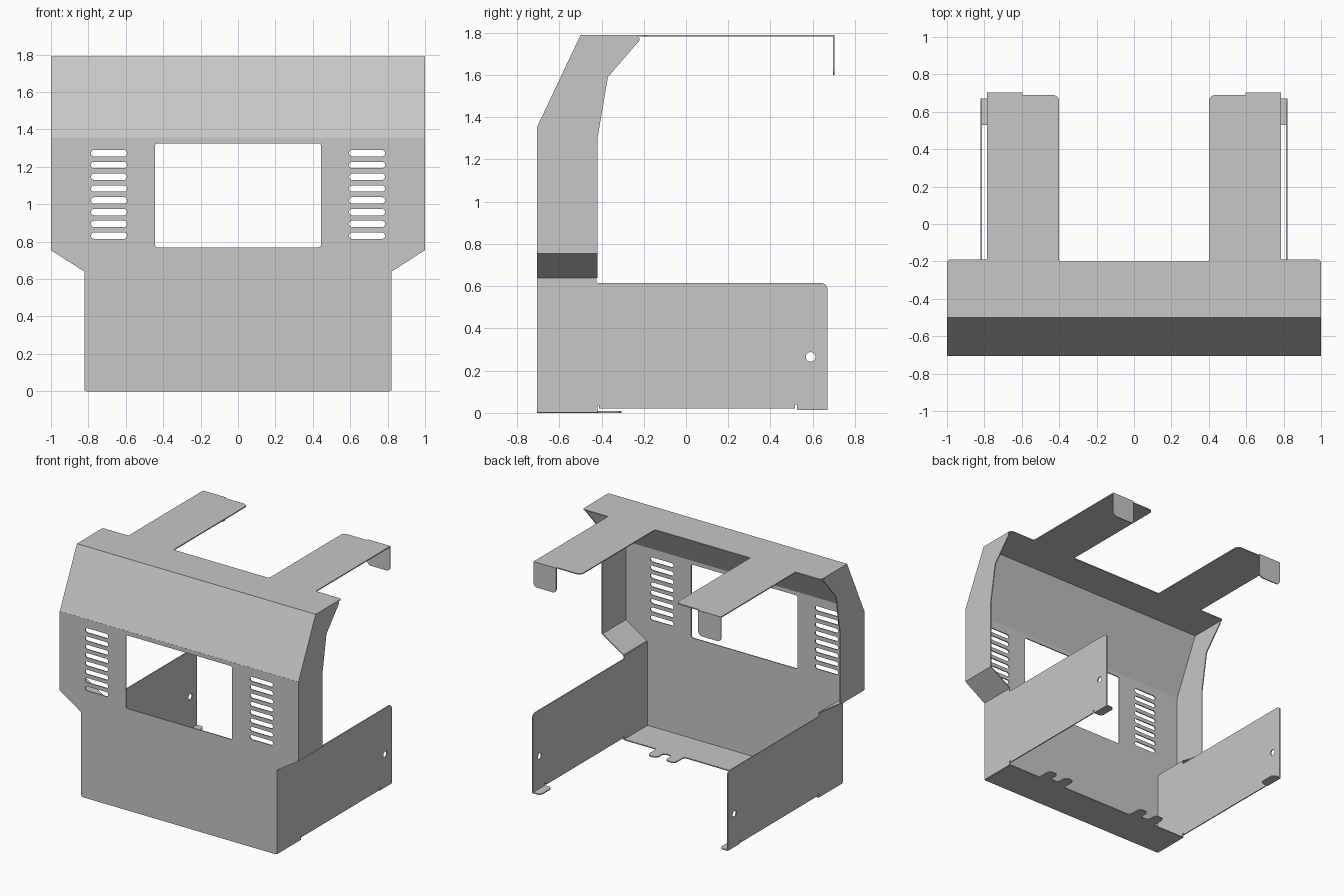
import bpy, bmesh, math
from mathutils import Vector, Matrix

if "Cube" in bpy.data.objects:
    bpy.data.objects.remove(bpy.data.objects["Cube"], do_unlink=True)

T = 0.008  # sheet thickness
X, Y, Z = Vector((1, 0, 0)), Vector((0, 1, 0)), Vector((0, 0, 1))

steel = bpy.data.materials.new("grey_sheet_metal")
steel.use_nodes = True
GREY = (0.57, 0.57, 0.57, 1)
steel.diffuse_color = GREY
steel.node_tree.nodes["Principled BSDF"].inputs["Base Color"].default_value = GREY


def fillet(points, steps=6):
    """Round each corner given as (u, v, radius); (u, v) stays sharp."""
    out = []
    for i, p in enumerate(points):
        c = Vector(p[:2])
        if len(p) < 3:
            out.append(c)
            continue
        a = (Vector(points[i - 1][:2]) - c).normalized()
        b = (Vector(points[(i + 1) % len(points)][:2]) - c).normalized()
        half, r = a.angle(b) / 2, p[2]
        t = r / math.tan(half)
        mid = c + (a + b).normalized() * r / math.sin(half)
        s, e = c + a * t - mid, c + b * t - mid
        out += [mid + s.lerp(e, k / steps).normalized() * r for k in range(steps + 1)]
    return out


def rect(u0, u1, v0, v1, r):
    return fillet([(u0, v0, r), (u1, v0, r), (u1, v1, r), (u0, v1, r)])


def circle(u, v, r, n=20):
    return [Vector((u + r * math.cos(math.tau * k / n),
                    v + r * math.sin(math.tau * k / n))) for k in range(n)]


def mirrored(half):
    """Complete a right-hand outline with its mirror image."""
    return half + [(-p[0],) + tuple(p[1:]) for p in reversed(half)]


def plate(name, outline, origin, u, v, holes=()):
    """Cut a sheet from a filled profile and place it on the u, v plane."""
    cu = bpy.data.curves.new(name + "_profile", 'CURVE')
    cu.dimensions, cu.fill_mode, cu.extrude = '2D', 'BOTH', T / 2
    for loop in [outline, *holes]:
        sp = cu.splines.new('POLY')
        sp.points.add(len(loop) - 1)
        for pt, co in zip(sp.points, loop):
            pt.co = (co[0], co[1], 0, 1)
        sp.use_cyclic_u = True
    tmp = bpy.data.objects.new(name + "_profile", cu)
    bpy.context.scene.collection.objects.link(tmp)
    dg = bpy.context.evaluated_depsgraph_get()
    me = bpy.data.meshes.new_from_object(tmp.evaluated_get(dg))
    bpy.data.objects.remove(tmp, do_unlink=True)
    bpy.data.curves.remove(cu)
    m = Matrix((u, v, u.cross(v))).transposed().to_4x4()
    m.translation = origin
    me.transform(m)
    bm = bmesh.new()
    bm.from_mesh(me)
    bmesh.ops.remove_doubles(bm, verts=bm.verts, dist=0.00005)
    bmesh.ops.recalc_face_normals(bm, faces=bm.faces)
    for f in bm.faces:
        f.smooth = False
    bm.to_mesh(me)
    bm.free()
    me.name = name
    me.materials.clear()
    me.materials.append(steel)
    ob = bpy.data.objects.new(name, me)
    bpy.context.scene.collection.objects.link(ob)
    return ob


# Front panel with window and louvre slots
holes = [rect(-0.445, 0.445, 0.77, 1.325, 0.015)]
for i in range(8):
    z = 0.832 + i * 0.063
    for x in (-0.69, 0.69):
        holes.append(rect(x - 0.096, x + 0.096, z - 0.017, z + 0.017, 0.0165))
front = mirrored([(0.82, 0, 0.015), (0.82, 0.64), (1, 0.755), (1, 1.357)])
plate("front_panel", fillet(front), (0, -0.701, 0), X, Z, holes)

# Sloped panel above the front
slope = Vector((0, 0.205, 0.433)).normalized()
plate("sloped_panel", mirrored([(1, 0), (1, 0.481)]),
      (0, -0.7014, 1.3533), X, slope)

# Top panel with two rearward arms
top = mirrored([(1, -0.5), (1, -0.19, 0.02), (0.785, -0.19, 0.01), (0.785, 0.703),
                (0.595, 0.703), (0.595, 0.69), (0.4, 0.69, 0.035), (0.4, -0.2, 0.01)])
plate("top_panel", fillet(top), (0, 0, 1.786), X, Y)

# Bottom flange with pronged ears
prongs = mirrored([(0.81, -0.703), (0.81, -0.42), (0.54, -0.42, 0.02), (0.54, -0.305, 0.03),
                   (0.46, -0.305, 0.03), (0.46, -0.39, 0.025), (0.39, -0.39, 0.025),
                   (0.39, -0.305, 0.03), (0.31, -0.305, 0.03), (0.31, -0.42, 0.02)])
plate("bottom_flange", fillet(prongs), (0, 0, 0.004), X, Y)

for side, s in (("left", 1), ("right", -1)):
    # Upper cheek following the slope
    cheek = [(-0.703, 0.755), (-0.42, 0.755), (-0.42, 1.295), (-0.37, 1.59),
             (-0.215, 1.77, 0.012), (-0.23, 1.784), (-0.5, 1.784), (-0.703, 1.355)]
    plate(side + "_upper_cheek", fillet(cheek), (s * 0.996, 0, 0), Y, Z)

    # Angled shoulder flange
    along = Vector((s * 0.18, 0, 0.115))
    width = along.length
    plate(side + "_shoulder", [(0, -0.703), (width, -0.703), (width, -0.42), (0, -0.42)],
          (s * 0.818, 0, 0.643), along.normalized(), Y)

    # Lower side wall with fixing hole and bend reliefs
    wall = [(-0.703, 0.003), (-0.42, 0.003), (-0.42, 0.035), (-0.412, 0.035),
            (-0.412, 0.02), (0.515, 0.02), (0.515, 0.04), (0.525, 0.04), (0.525, 0.015),
            (0.67, 0.015), (0.67, 0.615, 0.03), (-0.425, 0.615, 0.012),
            (-0.425, 0.64), (-0.703, 0.64)]
    plate(side + "_lower_wall", fillet(wall), (s * 0.816, 0, 0), Y, Z,
          [circle(0.59, 0.265, 0.023)])

    # Foot tab turned inward under the wall
    foot = [(s * 0.818, 0.528), (s * 0.818, 0.67), (s * 0.75, 0.67, 0.03), (s * 0.75, 0.528, 0.03)]
    plate(side + "_foot_tab", fillet(foot), (0, 0, 0.018), X, Y)

    # Hanging tab at the end of the arm
    hang = [(s * 0.595, 1.787), (s * 0.785, 1.787), (s * 0.785, 1.6, 0.03), (s * 0.595, 1.6, 0.03)]
    plate(side + "_arm_tab", fillet(hang), (0, 0.7, 0), X, Z)
